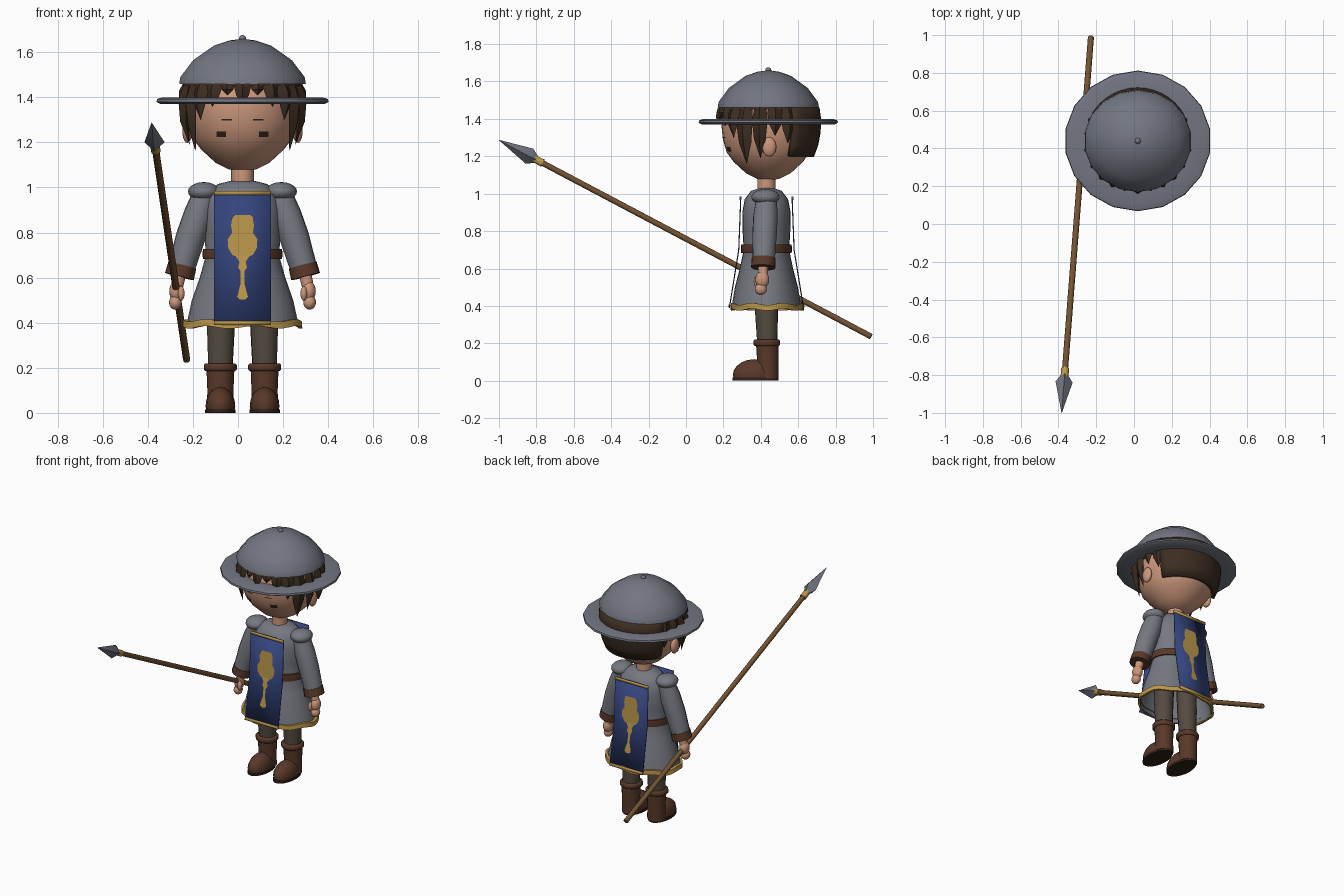
import bpy, bmesh, math
from mathutils import Vector

cube = bpy.data.objects.get("Cube")
if cube:
    bpy.data.objects.remove(cube, do_unlink=True)

CX, BODY_Y, HEAD_Y = 0.02, 0.43, 0.44
SIDES = (("left", 1), ("right", -1))


def material(name, r, g, b):
    m = bpy.data.materials.new(name)
    m.diffuse_color = (r, g, b, 1)
    m.use_nodes = True
    bsdf = m.node_tree.nodes["Principled BSDF"]
    bsdf.inputs["Base Color"].default_value = (r, g, b, 1)
    bsdf.inputs["Roughness"].default_value = 0.8
    return m


STEEL = material("steel grey", 0.17, 0.18, 0.22)
CLOTH = material("tunic grey", 0.18, 0.19, 0.22)
SKIN = material("skin", 0.60, 0.31, 0.20)
BLUE = material("tabard blue", 0.035, 0.06, 0.21)
GOLD = material("gold", 0.50, 0.31, 0.07)
LEATHER = material("brown leather", 0.10, 0.04, 0.022)
HAIR = material("dark brown hair", 0.045, 0.026, 0.015)
TROUSERS = material("trouser brown", 0.09, 0.07, 0.052)
WOOD = material("wood", 0.17, 0.085, 0.032)
SOLE = material("dark sole", 0.03, 0.014, 0.009)


def finish(name, bm, mat, angle=50, thickness=0, facing=None):
    bmesh.ops.remove_doubles(bm, verts=bm.verts, dist=0.0003)
    bmesh.ops.recalc_face_normals(bm, faces=bm.faces)
    if facing:
        bm.normal_update()
        bmesh.ops.reverse_faces(bm, faces=[f for f in bm.faces if f.normal.y * facing < 0])
    mesh = bpy.data.meshes.new(name)
    bm.to_mesh(mesh)
    bm.free()
    mesh.materials.append(mat)
    for p in mesh.polygons:
        p.use_smooth = True
    mesh.set_sharp_from_angle(angle=math.radians(angle))
    obj = bpy.data.objects.new(name, mesh)
    bpy.context.collection.objects.link(obj)
    if thickness:
        mod = obj.modifiers.new("thickness", "SOLIDIFY")
        mod.thickness, mod.offset = thickness, 0
    return obj


def bridge(bm, rings, closed=True):
    rings = [[bm.verts.new(p) for p in ring] for ring in rings]
    for a, b in zip(rings, rings[1:]):
        n = len(a)
        for i in range(n if closed else n - 1):
            j = (i + 1) % n
            bm.faces.new((a[i], a[j], b[j], b[i]))
    return rings


def lathe(name, profile, mat, y, x=CX, sides=24, squash=1, arc=None, wave=0, thickness=0):
    """Spin (radius, z) points; angles run from the front round to the left."""
    a0, a1 = arc or (0, 360)
    count = sides + 1 if arc else sides
    angles = [math.radians(a0 + (a1 - a0) * i / sides) for i in range(count)]
    rings = [[(x + r * math.sin(a), y - r * squash * math.cos(a),
               z + wave * math.sin(7 * a)) for a in angles] for r, z in profile]
    bm = bmesh.new()
    bridge(bm, rings, not arc)
    return finish(name, bm, mat, thickness=thickness)


def tube(name, points, radii, mat, sides=14):
    """Capped rings along a path."""
    points = [Vector(p) for p in points]
    turn = (points[-1] - points[0]).to_track_quat("Z", "Y")
    rings = []
    for p, r in zip(points, radii):
        rings.append([p + turn @ Vector((r * math.cos(math.tau * i / sides),
                                         r * math.sin(math.tau * i / sides), 0))
                      for i in range(sides)])
    bm = bmesh.new()
    made = bridge(bm, rings)
    bm.faces.new(made[0])
    bm.faces.new(made[-1])
    return finish(name, bm, mat)


def ball(name, centre, size, mat, floor=None):
    bm = bmesh.new()
    bmesh.ops.create_uvsphere(bm, u_segments=16, v_segments=10, radius=1)
    for v in bm.verts:
        v.co = Vector(centre) + Vector(c * s for c, s in zip(v.co, size))
        if floor is not None:
            v.co.z = max(v.co.z, floor)
    return finish(name, bm, mat)


def interpolate(table, z):
    """Look up the radius at height z in (radius, z) points."""
    for (r0, z0), (r1, z1) in zip(table, table[1:]):
        if z0 <= z <= z1:
            return r0 + (r1 - r0) * (z - z0) / (z1 - z0)
    return table[-1][0]


# Head, neck and ears
HEAD = [(0, 1.07), (0.06, 1.08), (0.12, 1.11), (0.185, 1.17), (0.222, 1.22), (0.243, 1.29),
        (0.25, 1.36), (0.24, 1.43), (0.2, 1.5), (0.12, 1.55), (0, 1.57)]
lathe("head", HEAD, SKIN, HEAD_Y, sides=32)
tube("neck", [(CX, BODY_Y, 0.98), (CX, BODY_Y, 1.12)], [0.05, 0.05], SKIN)
for side, s in SIDES:
    ball(side + "_ear", (CX + s * 0.245, 0.445, 1.25), (0.022, 0.038, 0.052), SKIN)


# Eyes and brows as thin plates on the face
def face_plate(name, x, z, w, h):
    bm = bmesh.new()
    rows = []
    for zz in (z - h / 2, z + h / 2):
        r = interpolate(HEAD, zz) + 0.004
        rows.append([(CX + xx, HEAD_Y - math.sqrt(r * r - xx * xx), zz)
                     for xx in (x - w / 2, x, x + w / 2)])
    bridge(bm, rows, False)
    finish(name, bm, SOLE, facing=-1)


for side, s in SIDES:
    face_plate(side + "_eye", s * 0.095, 1.237, 0.042, 0.024)
    face_plate(side + "_brow", s * 0.07, 1.3, 0.045, 0.006)

# Hair: cap, back panel and hanging locks
lathe("hair_cap", [(0.266, 1.45), (0.25, 1.49), (0.2, 1.54), (0, 1.59)], HAIR, HEAD_Y)
lathe("hair_back", [(0.232, 1.2), (0.255, 1.26), (0.268, 1.33), (0.27, 1.4), (0.262, 1.46)],
      HAIR, HEAD_Y, sides=14, arc=(118, 242), thickness=0.024)


def lock(name, angle, tip, width):
    top = 1.48
    a = math.radians(angle)
    out = Vector((math.sin(a), -math.cos(a), 0))
    along = Vector((math.cos(a), math.sin(a), 0))
    rings = []
    for t, w in ((0, 0.7), (0.3, 1), (0.65, 0.75), (1, 0.02)):
        z = top + (tip - top) * t
        c = Vector((CX, HEAD_Y, z)) + out * (max(interpolate(HEAD, z), 0.22) + 0.018)
        half, deep = along * width * w / 2, out * 0.026 * w
        rings.append([c - half, c - deep, c + half, c + deep])
    bm = bmesh.new()
    made = bridge(bm, rings)
    bm.faces.new(made[0])
    bm.faces.new(made[-1])
    finish(name, bm, HAIR, angle=30)


lock("fringe_middle", 0, 1.37, 0.075)
for side, s in SIDES:
    for n, (angle, tip, width) in enumerate(((15, 1.41, 0.07), (30, 1.36, 0.08), (45, 1.3, 0.085),
                                             (61, 1.16, 0.1), (80, 1.19, 0.085),
                                             (98, 1.31, 0.085), (114, 1.27, 0.09))):
        lock(f"{side}_lock_{n + 1}", s * angle, tip, width)

# Helmet: raised bowl, flat brim and knob
lathe("helmet_bowl", [(0.272, 1.46), (0.285, 1.46), (0.28, 1.49), (0.222, 1.565), (0.128, 1.63),
                      (0.06, 1.652), (0, 1.66)], STEEL, HEAD_Y, sides=18, squash=0.95)
lathe("helmet_brim", [(0.235, 1.378), (0.37, 1.37), (0.388, 1.38), (0.385, 1.392), (0.36, 1.4),
                      (0.235, 1.395), (0.235, 1.378)], STEEL, HEAD_Y, sides=18, squash=0.96)
ball("helmet_knob", (CX, HEAD_Y, 1.66), (0.016, 0.016, 0.016), STEEL)

# Tunic, hem and belt
lathe("tunic", [(0.25, 0.385), (0.225, 0.5), (0.19, 0.6), (0.162, 0.7), (0.17, 0.8), (0.172, 0.9),
                (0.155, 0.97), (0.11, 1.015), (0.05, 1.03), (0, 1.03)],
      CLOTH, BODY_Y, sides=28, squash=0.75)
lathe("gold_hem", [(0.25, 0.38), (0.266, 0.38), (0.264, 0.41), (0.245, 0.41)], GOLD,
      BODY_Y + 0.005, sides=42, squash=0.74, wave=0.006)
lathe("belt", [(0.15, 0.682), (0.175, 0.682), (0.178, 0.705), (0.175, 0.728), (0.15, 0.728)],
      LEATHER, BODY_Y, sides=28, squash=0.77)

# Tabard panels with borders and chalice emblem, front and back
PANEL = [(0.198, 0.39), (0.148, 0.7), (0.137, 0.985)]
CHALICE = [(0.012, 0.503), (0.024, 0.515), (0.015, 0.55), (0.008, 0.575), (0.009, 0.63),
           (0.02, 0.645), (0.014, 0.67), (0.03, 0.695), (0.045, 0.7), (0.063, 0.73), (0.066, 0.77),
           (0.046, 0.8), (0.051, 0.83), (0.045, 0.87), (0.034, 0.878)]


def panel_strip(name, rows, mat, facing, lift=0, thickness=0):
    bm = bmesh.new()
    rings = []
    for w, z in rows:
        y = BODY_Y + facing * (interpolate(PANEL, z) + lift)
        rings.append([(CX - w, y, z), (CX + w, y, z)])
    bridge(bm, rings, False)
    finish(name, bm, mat, facing=facing, thickness=thickness)


WIDE = 0.127
for place, f in (("front", -1), ("back", 1)):
    panel_strip(place + "_tabard", [(WIDE, z) for _, z in PANEL], BLUE, f, 0, 0.006)
    for edge, low in (("lower", 0.39), ("upper", 0.967)):
        panel_strip(f"{place}_{edge}_border", [(WIDE, low), (WIDE, low + 0.018)], GOLD, f, 0.002, 0.009)
    panel_strip(place + "_emblem", CHALICE, GOLD, f, 0.006)

for side, s in SIDES:
    # Arms
    def at(x, y, z):
        return (CX + s * x, y, z)

    tube(side + "_sleeve", [at(0.165, 0.43, 0.97), at(0.195, 0.425, 0.88), at(0.23, 0.42, 0.78),
                            at(0.272, 0.415, 0.64)], [0.056, 0.066, 0.066, 0.06], CLOTH)
    ball(side + "_shoulder_pad", at(0.172, 0.425, 0.982), (0.07, 0.076, 0.042), CLOTH)
    tube(side + "_cuff", [at(0.267, 0.415, 0.655), at(0.28, 0.413, 0.605)], [0.064, 0.066], LEATHER)
    tube(side + "_wrist", [at(0.275, 0.413, 0.63), at(0.292, 0.41, 0.55)], [0.028, 0.026], SKIN)
    ball(side + "_palm", at(0.294, 0.408, 0.54), (0.031, 0.037, 0.046), SKIN)
    ball(side + "_fingers", at(0.298, 0.4, 0.49), (0.028, 0.032, 0.032), SKIN)
    ball(side + "_thumb", at(0.272, 0.38, 0.53), (0.015, 0.018, 0.032), SKIN)

    # Legs and boots
    tube(side + "_trouser_leg", [at(0.09, 0.43, 0.55), at(0.096, 0.43, 0.38), at(0.098, 0.435, 0.19)],
         [0.064, 0.062, 0.054], TROUSERS)
    tube(side + "_boot_cuff", [at(0.098, 0.432, z) for z in (0.185, 0.192, 0.213, 0.22)],
         [0.066, 0.073, 0.073, 0.066], LEATHER)
    tube(side + "_boot_shaft", [at(0.098, 0.435, 0.012), at(0.098, 0.437, 0.1), at(0.098, 0.435, 0.195)],
         [0.06, 0.058, 0.062], LEATHER)
    ball(side + "_boot_foot", at(0.098, 0.365, 0.03), (0.066, 0.115, 0.085), LEATHER, floor=0.012)
    lathe(side + "_boot_sole", [(0, 0), (0.068, 0), (0.068, 0.016), (0, 0.016)], SOLE, 0.372,
          x=CX + s * 0.098, sides=20, squash=1.8)

# Spear
BUTT, TIP = Vector((-0.228, 0.99, 0.236)), Vector((-0.383, -1, 1.287))


def spear_part(name, stops, radii, mat, sides=10):
    tube(name, [BUTT.lerp(TIP, t) for t in stops], radii, mat, sides)


spear_part("spear_shaft", (0, 0.9), (0.016, 0.016), WOOD)
spear_part("spear_collar", (0.882, 0.905), (0.022, 0.02), GOLD)
spear_part("spear_head", (0.9, 0.918, 1), (0.02, 0.045, 0.001), STEEL, 4)
